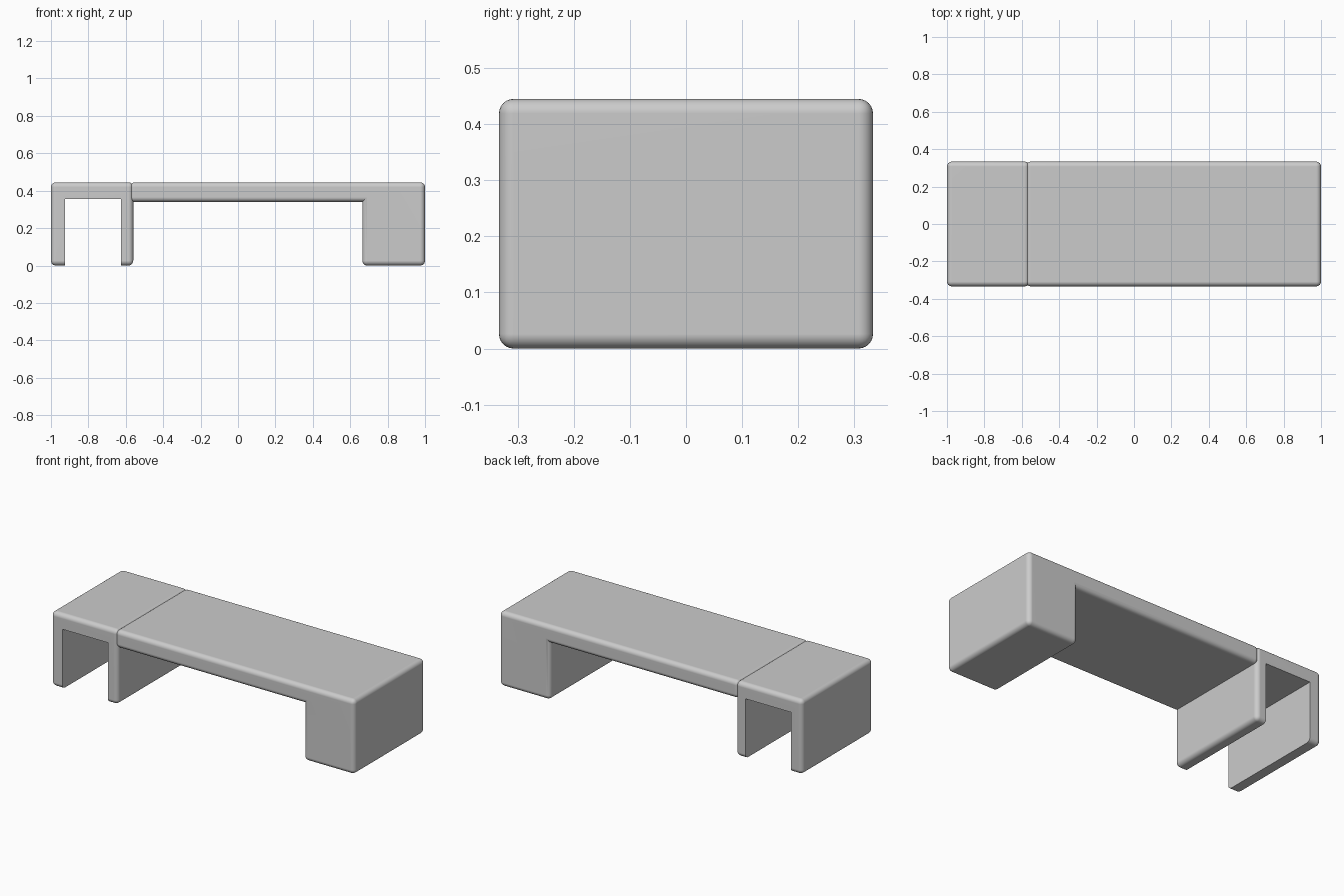
import bpy, bmesh, math

cube = bpy.data.objects.get("Cube")
if cube:
    bpy.data.objects.remove(cube, do_unlink=True)

DEPTH = 0.667    # size along y
TOP = 0.445
RADIUS = 0.026   # rounding of outer edges

grey = bpy.data.materials.new("light grey")
grey.use_nodes = True
COLOUR = (0.6, 0.6, 0.6, 1)
grey.diffuse_color = COLOUR
grey.node_tree.nodes["Principled BSDF"].inputs["Base Color"].default_value = COLOUR


def prism(name, profile, depth, radius=0):
    """Extrude an xz profile along y and round its convex edges."""
    bm = bmesh.new()
    face = bm.faces.new([bm.verts.new((x, -depth / 2, z)) for x, z in profile])
    new = bmesh.ops.extrude_face_region(bm, geom=[face])["geom"]
    bmesh.ops.translate(bm, vec=(0, depth, 0),
                        verts=[v for v in new if isinstance(v, bmesh.types.BMVert)])
    bmesh.ops.recalc_face_normals(bm, faces=bm.faces)
    if radius:
        bm.normal_update()
        convex = [e for e in bm.edges if e.calc_face_angle_signed() > 0.1]
        bmesh.ops.bevel(bm, geom=convex, offset=radius, offset_type='OFFSET',
                        segments=6, profile=0.5, affect='EDGES')
    mesh = bpy.data.meshes.new(name)
    bm.to_mesh(mesh)
    bm.free()
    mesh.materials.append(grey)
    obj = bpy.data.objects.new(name, mesh)
    bpy.context.collection.objects.link(obj)
    return obj


def rectangle(x0, x1, z0, z1):
    return [(x0, z0), (x1, z0), (x1, z1), (x0, z1)]


def smooth(obj):
    bpy.ops.object.select_all(action='DESELECT')
    obj.select_set(True)
    bpy.context.view_layer.objects.active = obj
    bpy.ops.object.shade_smooth_by_angle(angle=math.radians(30))
    normals = obj.modifiers.new("even_faces", 'WEIGHTED_NORMAL')
    normals.keep_sharp = True


# Channel-shaped clip: rounded block with a sharp slot cut from below
clip = prism("clip_end", rectangle(-1, -0.56, 0, TOP), DEPTH, RADIUS)
cutter = prism("slot_cutter", rectangle(-0.925, -0.625, -0.2, 0.357), DEPTH * 2)
cutter.hide_render = True
cutter.hide_viewport = True
cut = clip.modifiers.new("slot", 'BOOLEAN')
cut.operation = 'DIFFERENCE'
cut.solver = 'EXACT'
cut.object = cutter
bpy.context.view_layer.objects.active = clip
clip.select_set(True)
bpy.ops.object.modifier_apply(modifier=cut.name)
bpy.data.objects.remove(cutter, do_unlink=True)
smooth(clip)

# Long shelf with a solid block foot at the far end
shelf = prism("shelf_and_foot",
              [(-0.578, 0.34), (0.665, 0.34), (0.665, 0), (1, 0), (1, TOP), (-0.578, TOP)],
              DEPTH, RADIUS)
smooth(shelf)
